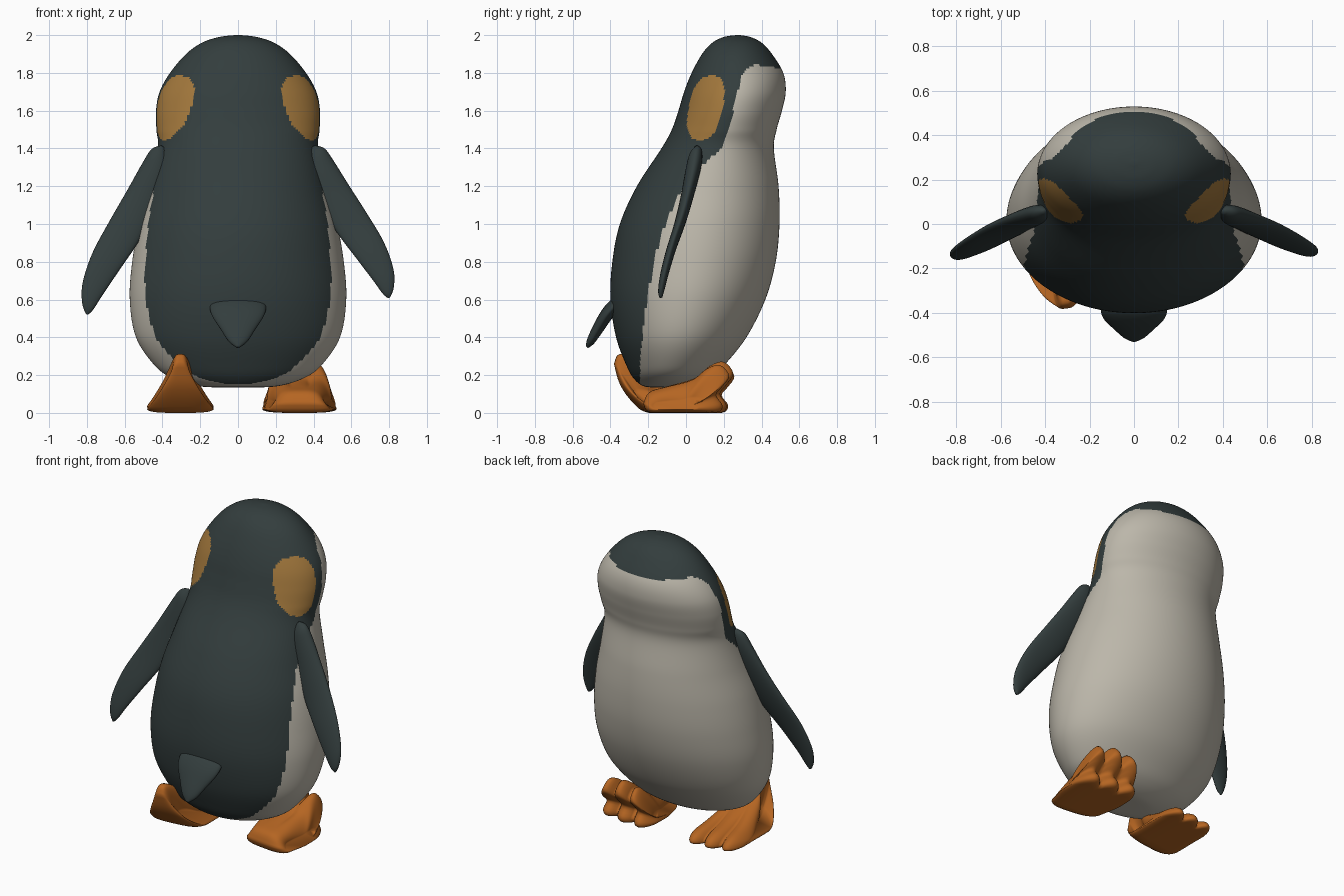
import bpy
import bmesh
import math
from mathutils import Vector

cube = bpy.data.objects.get("Cube")
if cube:
    bpy.data.objects.remove(cube, do_unlink=True)


def material(name, r, g, b):
    m = bpy.data.materials.new(name)
    m.use_nodes = True
    m.diffuse_color = (r, g, b, 1)
    m.node_tree.nodes["Principled BSDF"].inputs["Base Color"].default_value = (r, g, b, 1)
    return m


black = material("charcoal feathers", .033, .047, .047)
white = material("cream feathers", .50, .47, .40)
gold = material("gold cheek", .36, .185, .045)
orange = material("orange skin", .46, .13, .016)


def spline(rows, steps):
    """Catmull-Rom resampling of equal-length tuples."""
    out = []
    for i in range(len(rows) - 1):
        p = [rows[max(0, min(len(rows) - 1, i + k))] for k in (-1, 0, 1, 2)]
        for s in range(steps):
            t = s / steps
            out.append([.5 * (2 * b + (c - a) * t + (2 * a - 5 * b + 4 * c - d) * t * t
                              + (3 * b - a - 3 * c + d) * t ** 3) for a, b, c, d in zip(*p)])
    return out + [list(rows[-1])]


def skin(name, rings, mats):
    """Bridge equal rings of points and cap both ends."""
    bm = bmesh.new()
    loops = [[bm.verts.new(p) for p in ring] for ring in rings]
    n = len(loops[0])
    for lo, hi in zip(loops, loops[1:]):
        for i in range(n):
            bm.faces.new((lo[i], lo[(i + 1) % n], hi[(i + 1) % n], hi[i]))
    bm.faces.new(loops[0])
    bm.faces.new(loops[-1])
    bmesh.ops.recalc_face_normals(bm, faces=bm.faces)
    mesh = bpy.data.meshes.new(name)
    bm.to_mesh(mesh)
    bm.free()
    for m in mats:
        mesh.materials.append(m)
    for f in mesh.polygons:
        f.use_smooth = True
    ob = bpy.data.objects.new(name, mesh)
    bpy.context.collection.objects.link(ob)
    return ob


def loft(name, rows, across, through, steps, sides, mats):
    """Ellipses along a path; each row is x, y, z, half width, half depth."""
    a, b = Vector(across).normalized(), Vector(through).normalized()
    rings = []
    for x, y, z, w, d in spline(rows, steps):
        w, d = max(w, .002), max(d, .002)
        rings.append([Vector((x, y, z)) + a * w * math.cos(u) + b * d * math.sin(u)
                      for u in (2 * math.pi * i / sides for i in range(sides))])
    return skin(name, rings, mats)


# Body: height, back, front, half width
outline = [
    (.135, -.13, -.05, .02), (.14, -.22, .03, .20), (.18, -.275, .12, .34),
    (.25, -.315, .20, .44), (.40, -.37, .32, .54), (.60, -.40, .42, .573),
    (.80, -.39, .475, .56), (1.0, -.35, .495, .525), (1.2, -.26, .49, .47),
    (1.4, -.13, .465, .425), (1.5, -.075, .48, .432), (1.6, -.04, .508, .434),
    (1.7, -.01, .528, .415), (1.8, .03, .515, .36), (1.9, .085, .455, .275),
    (1.96, .14, .40, .19), (1.99, .20, .34, .10), (2.0, .265, .285, .015)]
body = loft("body", [(0, (b + f) / 2, z, w, (f - b) / 2) for z, b, f, w in outline],
            (1, 0, 0), (0, 1, 0), 9, 160, (black, white, gold))

# Edge of the pale front: height, y
edge = [(0, -.25), (.3, -.24), (.5, -.22), (.75, -.18), (.95, -.13), (1.15, -.04),
        (1.3, .07), (1.4, .19), (1.5, .23), (1.65, .26), (1.8, .30), (1.845, .36), (2.1, .4)]


def edge_y(z):
    for (z0, y0), (z1, y1) in zip(edge, edge[1:]):
        if z <= z1:
            return y0 + (y1 - y0) * (z - z0) / (z1 - z0)
    return 1


for f in body.data.polygons:
    x, y, z = f.center
    cheek_y = .105 + .18 * (z - 1.615)
    if abs(x) > .22 and abs((y - cheek_y) / .09) ** 2.6 + abs((z - 1.615) / .17) ** 2.6 < 1:
        f.material_index = 2
    elif y > edge_y(z) and z < 1.845 - .15 * max(0, y - .36):
        f.material_index = 1

# Flippers: the right one hangs lower
flipper = [(.40, .055, 1.41, .01, .01), (.415, .05, 1.375, .05, .035), (.44, .04, 1.30, .075, .045),
           (.51, .01, 1.16, .09, .04), (.60, -.03, 1.01, .095, .035), (.70, -.08, .86, .085, .03),
           (.77, -.115, .73, .062, .025), (.795, -.13, .65, .035, .018), (.80, -.132, .612, .008, .008)]
for side, drop, name in ((1, 1, "left_flipper"), (-1, 1.11, "right_flipper")):
    rows = [(side * x, y * (drop if y < 0 else 1), 1.41 - (1.41 - z) * drop, w, d)
            for x, y, z, w, d in flipper]
    loft(name, rows, (side * .84, .12, .5), (-side * .3, 1, .25), 5, 24, (black,))

# Tail
loft("tail", [(0, -.33, .60, .10, .02), (0, -.37, .575, .145, .035), (0, -.42, .52, .14, .035),
              (0, -.47, .44, .09, .03), (0, -.505, .38, .05, .022), (0, -.525, .348, .01, .008)],
     (1, 0, 0), (0, .76, -.65), 5, 28, (black,))


def foot(name, cx, profile, shear):
    """Sweep a side profile (y, z, half width) across, with three toe lobes."""
    loop = spline(profile + profile[:1], 4)[:-1]
    rings = []
    count = 48
    for j in range(count + 1):
        t = math.sin(math.pi * (j / count - .5))
        k = math.sqrt(max(0, 1 - abs(t) ** 3.5))
        groove = 1 - abs(math.cos(1.5 * math.pi * t)) ** .7
        ring = []
        for y, z, w in loop:
            front = max(0, min(1, (y + .12) / .3))
            x = w * t
            y2 = y * (.72 + .28 * k) - .07 * front * groove - shear * x
            z2 = max(0, z) * (.3 + .7 * k) * (1 - .3 * front * groove)
            ring.append((cx + x, y2, z2 + .02 * (1 - k)))
        rings.append(ring)
    return skin(name, rings, (orange,))


# Planted foot with tall toes
foot("left_foot", .325, [
    (-.22, .05, .15), (-.18, 0, .17), (0, 0, .195), (.18, 0, .195), (.215, .04, .195),
    (.18, .10, .19), (.215, .15, .19), (.25, .21, .18), (.20, .27, .17), (.13, .25, .17),
    (.05, .185, .16), (-.1, .14, .14), (-.19, .11, .13)], .12)

# Trailing foot with a raised heel
foot("right_foot", -.305, [
    (-.38, .26, .06), (-.355, .31, .05), (-.28, .29, .07), (-.18, .19, .12), (0, .11, .16),
    (.14, .075, .175), (.20, .04, .175), (.19, 0, .175), (0, 0, .175), (-.19, 0, .175),
    (-.27, .05, .165), (-.345, .15, .12)], -.12)
